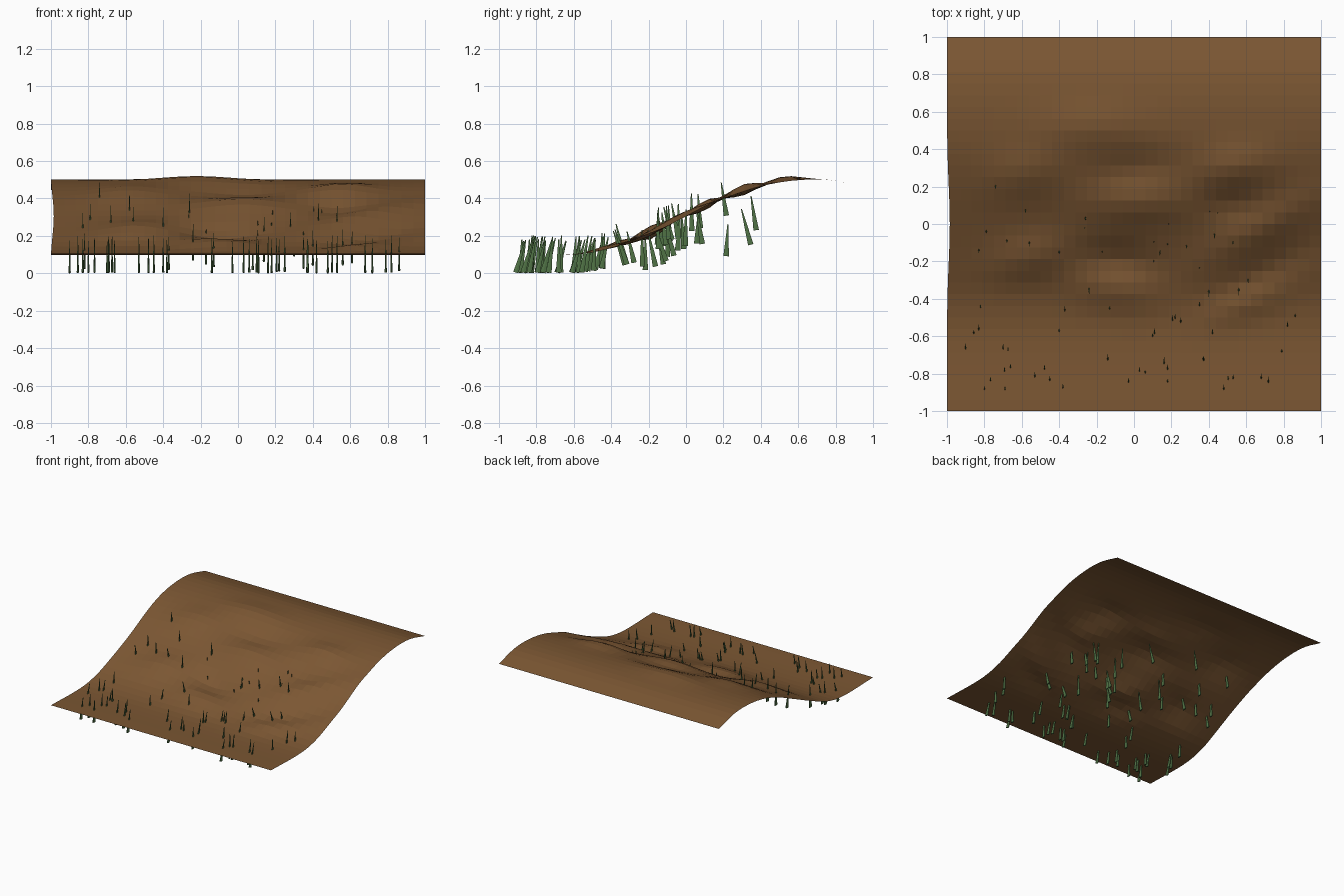
import bpy, bmesh, math, random
from mathutils import Matrix, Vector

if "Cube" in bpy.data.objects:
    bpy.data.objects.remove(bpy.data.objects["Cube"])

random.seed(4)

# Hillside profile (y, z)
PROFILE = [(-1, .105), (-.6, .10), (-.4, .135), (-.2, .215), (0, .305),
           (.2, .395), (.4, .465), (.6, .498), (.8, .495), (1, .445)]
# Sculpted lumps (x, y, height, x radius, y radius, slant)
LUMPS = [(.02, .10, .038, .25, .11, 0), (-.08, -.19, -.04, .2, .09, -.1),
         (-.1, -.36, .03, .22, .10, -.1), (-.22, .52, .028, .28, .12, 0),
         (.02, .30, -.022, .22, .09, .1), (.55, .30, .04, .20, .11, .1),
         (.52, .10, -.02, .14, .08, 0), (-.58, .27, .03, .20, .13, .1),
         (-.55, -.18, .035, .20, .11, .15), (.68, -.02, .03, .28, .10, .5),
         (.6, -.42, .025, .20, .09, .3), (.7, -.25, -.022, .26, .09, .5)]


def height(x, y):
    # Cubic interpolation of the profile, plus the lumps
    pts = PROFILE
    i = 0
    while i < len(pts) - 2 and y > pts[i + 1][0]:
        i += 1

    def slope(k):
        a, b = pts[max(k - 1, 0)], pts[min(k + 1, len(pts) - 1)]
        return (b[1] - a[1]) / (b[0] - a[0])
    (y0, z0), (y1, z1) = pts[i], pts[i + 1]
    d = y1 - y0
    t = (y - y0) / d
    z = ((2*t**3 - 3*t*t + 1) * z0 + (t**3 - 2*t*t + t) * d * slope(i)
         + (3*t*t - 2*t**3) * z1 + (t**3 - t*t) * d * slope(i + 1))
    for cx, cy, h, rx, ry, slant in LUMPS:
        dy = y - cy - slant * (x - cx)
        z += h * math.exp(-((x - cx) / rx) ** 2 - (dy / ry) ** 2)
    return z


def make_object(name, bm, color):
    mesh = bpy.data.meshes.new(name)
    bm.to_mesh(mesh)
    bm.free()
    mat = bpy.data.materials.new(name + "_color")
    mat.diffuse_color = (*color, 1)
    mat.use_nodes = True
    mat.node_tree.nodes["Principled BSDF"].inputs["Base Color"].default_value = mat.diffuse_color
    mesh.materials.append(mat)
    obj = bpy.data.objects.new(name, mesh)
    bpy.context.collection.objects.link(obj)
    return obj


# Ground sheet
bm = bmesh.new()
bmesh.ops.create_grid(bm, x_segments=32, y_segments=32, size=1)
for v in bm.verts:
    x, y = v.co.x, v.co.y
    v.co.z = height(x, y)
    v.co.x += .015 * math.exp(-((x + 1) / .15) ** 2 - (y / .3) ** 2)
make_object("hillside", bm, (.20, .095, .033))

# Grass blades: slim flattened spikes, half sunk in the ground
SPOTS = [(-.74, .2), (-.58, .07), (-.26, .03), (-.79, -.04), (-.68, -.09),
         (-.56, -.1), (-.83, -.14), (-.4, -.15), (.14, -.15), (.43, -.06),
         (.53, -.1), (.28, -.12), (.61, -.3), (.56, -.35), (.4, -.36),
         (.35, -.43), (-.24, -.35), (-.13, -.45), (-.82, -.44), (-.37, -.46),
         (-.83, -.56), (-.4, -.57), (.11, -.58), (.22, -.5), (.25, -.52),
         (.42, -.58), (.82, -.54), (-.9, -.66), (-.7, -.66), (-.14, -.72),
         (.37, -.72), (.79, -.68), (-.66, -.76), (-.53, -.81), (-.45, -.83),
         (-.38, -.87), (-.8, -.88), (-.69, -.88), (.03, -.78), (-.03, -.84),
         (.18, -.77), (.18, -.84), (.48, -.88), (.53, -.82), (.68, -.82)]
blades = [(x, y, .10) for x, y in SPOTS]
# Neighbours of some blades on the flat
for x, y in SPOTS[20:45:2]:
    blades.append((x + random.uniform(-.05, .05),
                   y + random.uniform(-.03, .07), .10))
# Deeper blades on the slope, mostly under the surface
for _ in range(12):
    blades.append((random.uniform(-.3, .5), random.uniform(-.25, .12), .17))
blades += [(.1, .32, .27), (-.3, .36, .23), (.3, .22, .32)]

bm = bmesh.new()
for x, y, sink in blades:
    length = random.uniform(.17, .20)
    lean = math.radians(random.uniform(-17, 0) if y < -.4
                        else random.uniform(-4, 20))
    base = Vector((x, y, max(height(x, y) - sink, .004)))
    # Shift the foot so the leaning blade meets the ground at its spot
    base.y += math.tan(lean) * min(sink, .1)
    place = (Matrix.Translation(base) @ Matrix.Rotation(lean, 4, 'X')
             @ Matrix.Diagonal((.35, 1, 1, 1))
             @ Matrix.Translation((0, 0, length / 2)))
    bmesh.ops.create_cone(bm, cap_ends=True, segments=6, radius1=.017,
                          radius2=.003, depth=length, matrix=place @
                          Matrix.Rotation(math.radians(30), 4, 'Z'))
for v in bm.verts:
    v.co.z = max(v.co.z, 0)
make_object("grass_blades", bm, (.08, .17, .06))
